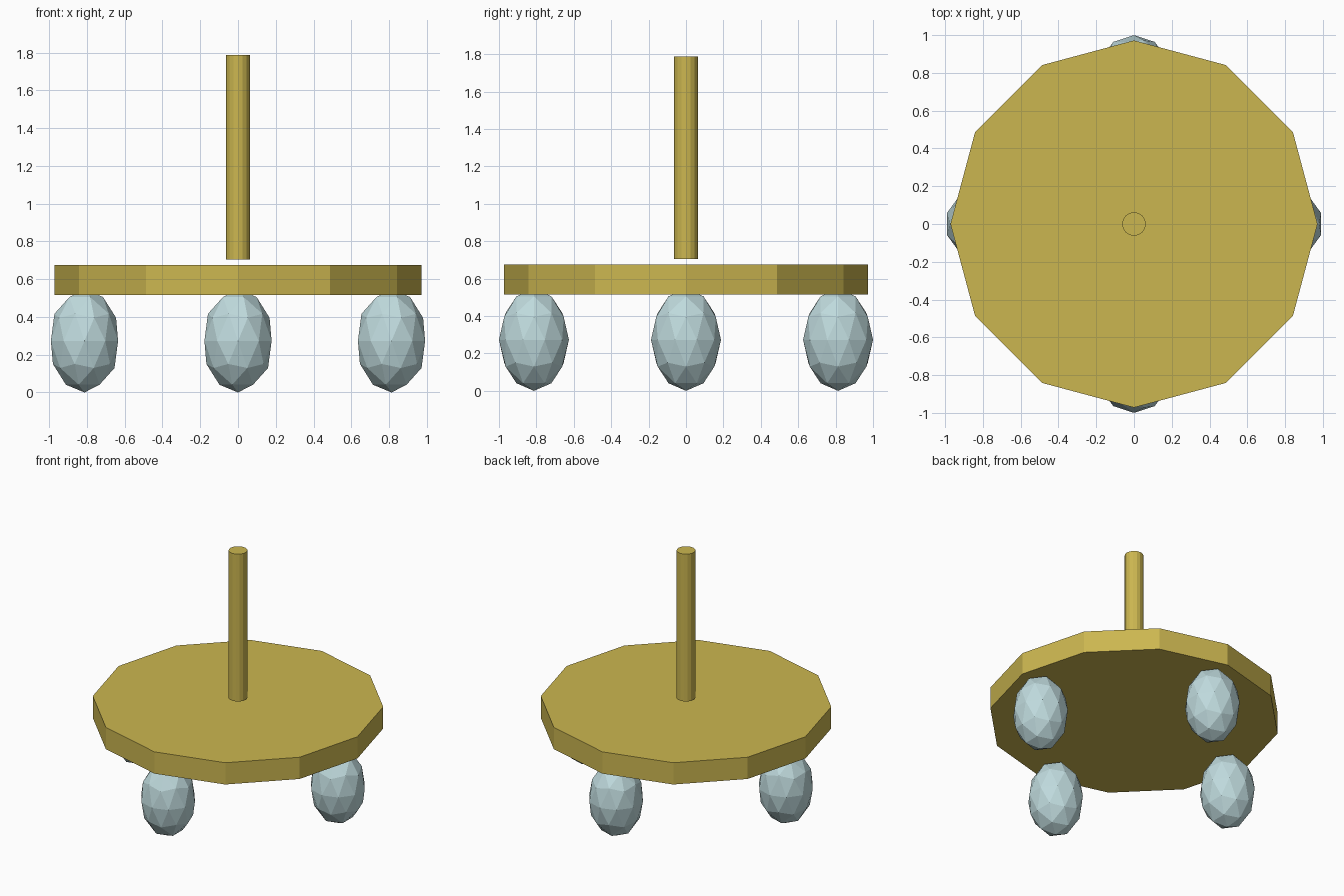
import bpy, math

if "Cube" in bpy.data.objects:
    bpy.data.objects.remove(bpy.data.objects["Cube"])


def material(name, color):
    m = bpy.data.materials.new(name)
    m.diffuse_color = (*color, 1)
    m.use_nodes = True
    m.node_tree.nodes["Principled BSDF"].inputs["Base Color"].default_value = m.diffuse_color
    return m


gold = material("gold", (0.60, 0.47, 0.08))
pale_blue = material("pale_blue", (0.52, 0.70, 0.72))


def finish(name, mat):
    ob = bpy.context.object
    ob.name = name
    ob.data.materials.append(mat)
    return ob


def cylinder(name, sides, radius, z0, z1):
    bpy.ops.mesh.primitive_cylinder_add(
        vertices=sides, radius=radius, depth=z1 - z0, location=(0, 0, (z0 + z1) / 2))
    return finish(name, gold)


# Twelve-sided platform and the pole floating just above it
cylinder("platform", 12, 0.972, 0.516, 0.676)
cylinder("pole", 16, 0.063, 0.704, 1.788)

# Four faceted egg-shaped feet, tops sunk into the platform
for i in range(4):
    a = i * math.pi / 2
    bpy.ops.mesh.primitive_ico_sphere_add(
        subdivisions=2, radius=1,
        location=(0.813 * math.cos(a), 0.813 * math.sin(a), 0.273))
    bpy.context.object.scale = (0.187, 0.187, 0.273)
    finish(f"foot_{i + 1}", pale_blue)
